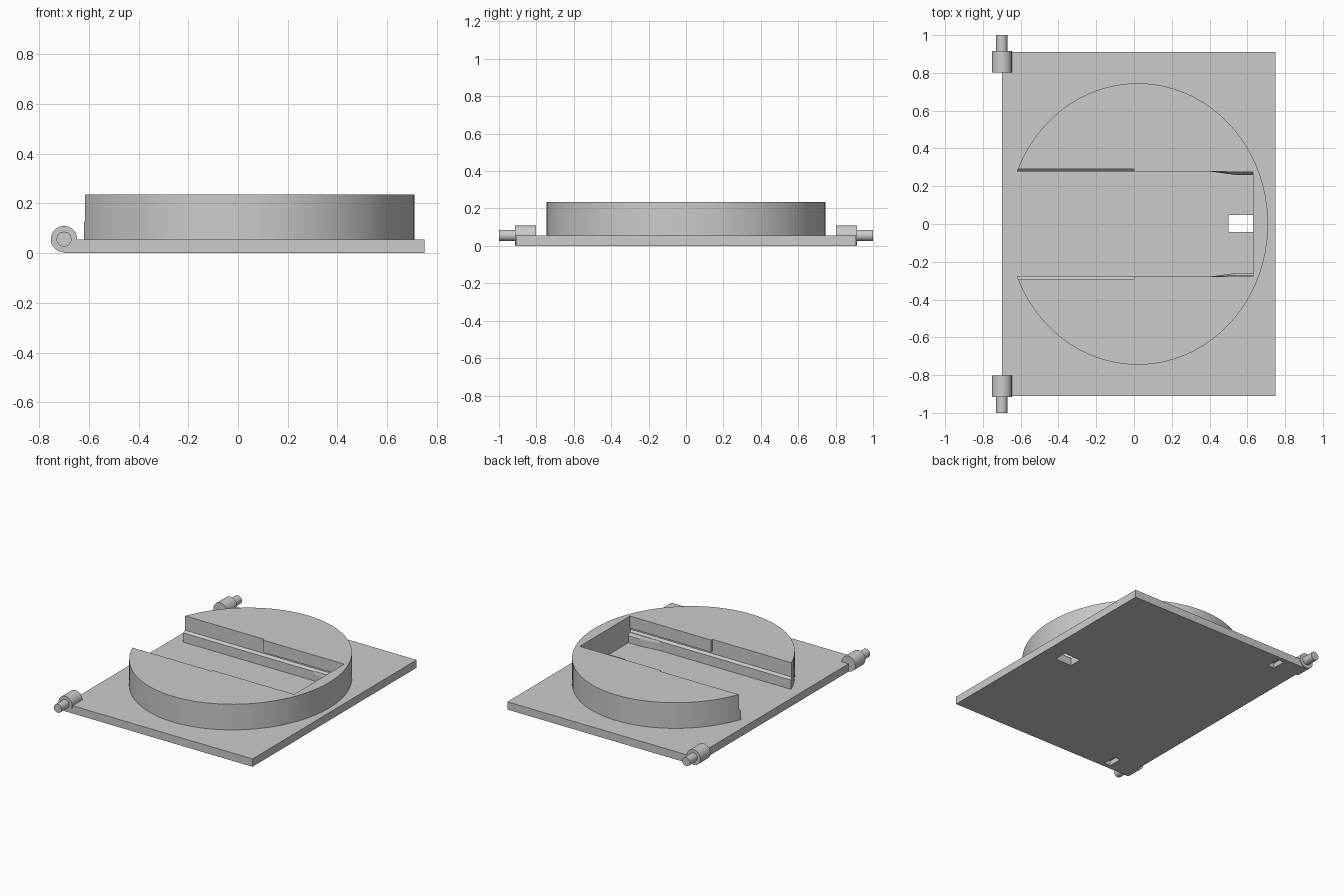
import bpy, bmesh, math

if "Cube" in bpy.data.objects:
    bpy.data.objects.remove(bpy.data.objects["Cube"])

grey = bpy.data.materials.new("plain grey")
grey.diffuse_color = (0.6, 0.6, 0.6, 1)
grey.use_nodes = True
grey.node_tree.nodes["Principled BSDF"].inputs["Base Color"].default_value = grey.diffuse_color


def make(name, sections):
    """Solid lofted through matching closed loops of points."""
    bm = bmesh.new()
    rings = [[bm.verts.new(p) for p in s] for s in sections]
    n = len(rings[0])
    for a, b in zip(rings, rings[1:]):
        for i in range(n):
            j = (i + 1) % n
            bm.faces.new((a[i], a[j], b[j], b[i]))
    bm.faces.new(rings[0][::-1])
    bm.faces.new(rings[-1])
    bmesh.ops.recalc_face_normals(bm, faces=bm.faces)
    me = bpy.data.meshes.new(name)
    bm.to_mesh(me)
    bm.free()
    me.materials.append(grey)
    ob = bpy.data.objects.new(name, me)
    bpy.context.collection.objects.link(ob)
    return ob


def box(name, x0, x1, y0, y1, z0, z1):
    return make(name, [[(x0, y0, z), (x1, y0, z), (x1, y1, z), (x0, y1, z)] for z in (z0, z1)])


def channel(name, x0, x1, half):
    """Prism along x from a half profile mirrored in y."""
    loop = half + [(-y, z) for y, z in reversed(half)]
    return make(name, [[(x, y, z) for y, z in loop] for x in (x0, x1)])


def select(ob):
    bpy.ops.object.select_all(action='DESELECT')
    bpy.context.view_layer.objects.active = ob
    ob.select_set(True)


def cut(ob, cutter):
    mod = ob.modifiers.new("cut", 'BOOLEAN')
    mod.operation, mod.solver, mod.object = 'DIFFERENCE', 'EXACT', cutter
    select(ob)
    bpy.ops.object.modifier_apply(modifier=mod.name)
    bpy.data.objects.remove(cutter)


def smooth(ob):
    select(ob)
    bpy.ops.object.shade_smooth_by_angle(angle=math.radians(25))


# base plate with latch window and two blind pockets underneath
plate = box("base_plate", -0.70, 0.75, -0.91, 0.91, 0, 0.055)
cut(plate, box("window_cutter", 0.50, 0.63, -0.043, 0.047, -0.1, 0.1))
for s in (-1, 1):
    y0, y1 = sorted((s * 0.78, s * 0.88))
    cut(plate, box("pocket_cutter", -0.535, -0.485, y0, y1, -0.1, 0.035))

# raised oval boss
N = 96
ring = [(0.02 + 0.69 * math.cos(2 * math.pi * i / N), 0.745 * math.sin(2 * math.pi * i / N))
        for i in range(N)]
boss = make("oval_boss", [[(x, y, z) for x, y in ring] for z in (0.05, 0.235)])

# slide channel: open upper half at the entry, undercut groove further in
cut(boss, channel("entry_cutter", -1, 0,
                  [(0.278, 0.03), (0.278, 0.12), (0.292, 0.135), (0.292, 0.4)]))
cut(boss, channel("groove_cutter", -0.01, 0.63,
                  [(0.278, 0.03), (0.278, 0.12), (0.292, 0.135), (0.292, 0.15),
                   (0.278, 0.15), (0.278, 0.4)]))
smooth(boss)

for s, side in ((-1, "front"), (1, "back")):
    # wedge that narrows the end of the channel
    plan = [(0.40, 0.278), (0.54, 0.260), (0.635, 0.260), (0.635, 0.285), (0.40, 0.285)]
    top = [(0.40, 0.278), (0.54, 0.272), (0.635, 0.272), (0.635, 0.285), (0.40, 0.285)]
    make(side + "_wedge", [[(x, s * y, z) for x, y in p]
                           for p, z in ((plan, 0.05), (plan, 0.105), (top, 0.122))])

    # hinge knuckle and pin
    for name, r, y0, y1 in (("knuckle", 0.053, 0.803, 0.915), ("pin", 0.03, 0.90, 1.0)):
        smooth(make(f"{side}_hinge_{name}",
                    [[(-0.70 + r * math.cos(2 * math.pi * i / 40), s * y,
                       0.056 + r * math.sin(2 * math.pi * i / 40)) for i in range(40)]
                     for y in (y0, y1)]))
